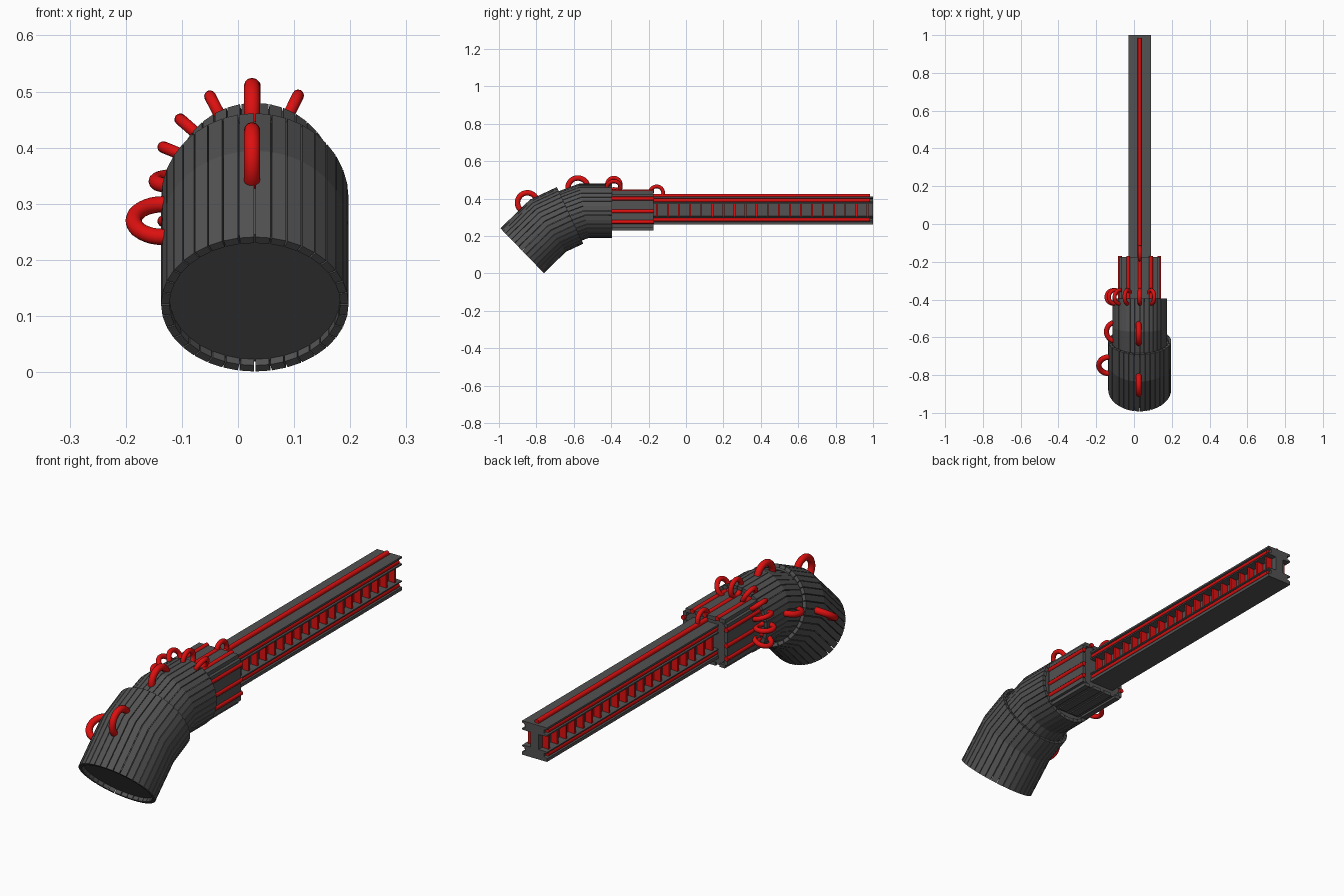
import bpy, bmesh, math
from mathutils import Vector

if "Cube" in bpy.data.objects:
    bpy.data.objects.remove(bpy.data.objects["Cube"])

CX, CZ = 0.03, 0.335          # axis of neck, barrel and straight casing


def material(name, col):
    m = bpy.data.materials.new(name)
    m.diffuse_color = (*col, 1)
    m.use_nodes = True
    m.node_tree.nodes["Principled BSDF"].inputs["Base Color"].default_value = m.diffuse_color
    return m


GREY = material("dark_grey_metal", (0.085, 0.085, 0.085))
RED = material("red_tubing", (0.72, 0.005, 0.005))


def finish(name, bm, mat, smooth=False):
    bmesh.ops.recalc_face_normals(bm, faces=bm.faces)
    me = bpy.data.meshes.new(name)
    bm.to_mesh(me)
    bm.free()
    me.materials.append(mat)
    ob = bpy.data.objects.new(name, me)
    bpy.context.collection.objects.link(ob)
    if smooth:
        for o in bpy.context.selected_objects:
            o.select_set(False)
        ob.select_set(True)
        bpy.context.view_layer.objects.active = ob
        bpy.ops.object.shade_smooth_by_angle(angle=math.radians(50))
    return ob


def sweep(bm, profile, path):
    """Sweep a closed (x, up) profile along a (y, z) path with mitred bends."""
    pts = [Vector(p) for p in path]
    dirs = [(b - a).normalized() for a, b in zip(pts, pts[1:])]
    rings = []
    for i, p in enumerate(pts):
        d0, d1 = dirs[max(i - 1, 0)], dirs[min(i, len(dirs) - 1)]
        t = (d0 + d1).normalized()
        up = Vector((-t.y, t.x)) / t.dot(d0)
        rings.append([bm.verts.new((CX + u, p.x + up.x * v, p.y + up.y * v)) for u, v in profile])
    n = len(profile)
    for a, b in zip(rings, rings[1:]):
        for k in range(n):
            bm.faces.new((a[k], a[(k + 1) % n], b[(k + 1) % n], b[k]))
    bm.faces.new(rings[0])
    bm.faces.new(rings[-1])


def circle(r, n, u=0, v=0):
    return [(u + r * math.cos(2 * math.pi * k / n), v + r * math.sin(2 * math.pi * k / n)) for k in range(n)]


def shorten(path, d):
    p = [Vector(q) for q in path]
    p[0] = p[0] + (p[1] - p[0]).normalized() * d
    p[-1] = p[-1] + (p[-2] - p[-1]).normalized() * d
    return p


def staved_tube(name, path, r, staves=36, thick=0.015):
    # ring of separate staves around a solid core
    bm = bmesh.new()
    half = math.pi / staves * 0.9
    for i in range(staves):
        a = 2 * math.pi * (i + 0.5) / staves
        prof = [(q * math.cos(a + s), q * math.sin(a + s))
                for q, s in ((r, -half), (r, half), (r - thick, half), (r - thick, -half))]
        sweep(bm, prof, path)
    finish(name + "_staves", bm, GREY)
    bm = bmesh.new()
    sweep(bm, circle(r - 0.009, 36), shorten(path, 0.016))
    finish(name + "_core", bm, GREY)


def boxes(name, items, mat):
    bm = bmesh.new()
    for x0, x1, y0, y1, z0, z1 in items:
        c = Vector(((x0 + x1) / 2, (y0 + y1) / 2, (z0 + z1) / 2))
        vs = bmesh.ops.create_cube(bm, size=1)["verts"]
        bmesh.ops.scale(bm, vec=(x1 - x0, y1 - y0, z1 - z0), verts=vs)
        bmesh.ops.translate(bm, vec=c, verts=vs)
    return finish(name, bm, mat)


def rods(name, spots, y0, y1, r):
    bm = bmesh.new()
    for x, z in spots:
        sweep(bm, circle(r, 12, x, z - CZ), [(y0, CZ), (y1, CZ)])
    finish(name, bm, RED, True)


def hoop(name, loc, axis, big, small):
    bpy.ops.mesh.primitive_torus_add(major_radius=big, minor_radius=small,
                                     major_segments=32, minor_segments=12, location=loc,
                                     rotation=Vector(axis).to_track_quat('Z', 'Y').to_euler())
    ob = bpy.context.object
    ob.name = name
    ob.data.materials.append(RED)
    bpy.ops.object.shade_smooth_by_angle(angle=math.radians(50))


# bent casing: wide lower elbow slipped over the narrower straight section
staved_tube("lower_casing", [(-0.876, 0.121), (-0.738, 0.255), (-0.62, 0.31)], 0.167)
staved_tube("upper_casing", [(-0.68, 0.285), (-0.545, CZ), (-0.395, CZ)], 0.145)

# neck block with chamfered corners
h, c = 0.1, 0.035
bm = bmesh.new()
sweep(bm, [(h, h - c), (h - c, h), (c - h, h), (-h, h - c), (-h, c - h), (c - h, -h), (h - c, -h), (h, c - h)],
      [(-0.42, CZ), (-0.18, CZ)])
finish("neck_block", bm, GREY)

# raised plates on the neck between the rods
top_x = [(-0.065, -0.04), (-0.02, 0.02), (0.04, 0.08), (0.1, 0.125)]
side_z = [(0.245, 0.265), (0.285, 0.322), (0.342, 0.39), (0.41, 0.425)]
plates = []
for a, b in top_x:
    plates += [(a, b, -0.4, -0.175, CZ + 0.09, CZ + 0.107), (a, b, -0.4, -0.175, CZ - 0.105, CZ - 0.09)]
for a, b in side_z:
    for s in (-1, 1):
        x = sorted((CX + s * 0.09, CX + s * 0.108))
        plates.append((*x, -0.4, -0.175, a, b))
boxes("neck_plates", plates, GREY)
rods("neck_rods", [(x, CZ + 0.104) for x in (-0.06, 0, 0.06)] +
     [(s * 0.104, z) for s in (-1, 1) for z in (0.275, 0.332, 0.40)], -0.4, -0.17, 0.01)

# I-beam barrel with grooved flanges
right = [(0.06, 0.41), (0.06, 0.402), (0.045, 0.397), (0.045, 0.383), (0.06, 0.378), (0.06, 0.372),
         (0.02, 0.370), (0.02, 0.306), (0.06, 0.304), (0.06, 0.299), (0.045, 0.294), (0.045, 0.282),
         (0.06, 0.276), (0.06, 0.262)]
prof = [(x, z - CZ) for x, z in right]
prof += [(-x, z) for x, z in reversed(prof)]
bm = bmesh.new()
sweep(bm, prof, [(-0.2, CZ), (1.0, CZ)])
finish("barrel_beam", bm, GREY)
rods("barrel_rods", [(0, 0.415)] + [(s * 0.049, z) for s in (-1, 1) for z in (0.39, 0.288)], -0.19, 0.985, 0.0105)

# red rungs along both sides of the web
boxes("barrel_rungs", [(CX - 0.05, CX + 0.05, y - 0.005, y + 0.005, 0.304, 0.372)
                       for y in (-0.155 + 0.0592 * i for i in range(20))], RED)

# large hoops bridging the casing bends, on top and on the left
t = math.radians(34)
hoop("lower_top_hoop", (0.025, -0.848, 0.378), (1, 0, 0), 0.053, 0.0145)
hoop("lower_side_hoop", (-0.134, -0.748, 0.27), (0, -math.sin(t), math.cos(t)), 0.052, 0.0145)
hoop("upper_top_hoop", (0.025, -0.578, 0.457), (1, 0, 0), 0.053, 0.0145)
hoop("upper_side_hoop", (-0.095, -0.57, 0.34), (0, -0.2, 0.98), 0.051, 0.0135)

# small hoops fanning around the neck joint
for i, deg in enumerate((64, 90, 117, 139, 158, 178, 202)):
    a = math.radians(deg)
    hoop(f"joint_hoop_{i}", (CX + 0.14 * math.cos(a), -0.386, CZ + 0.14 * math.sin(a)),
         (-math.sin(a), 0, math.cos(a)), 0.036, 0.0105)
hoop("barrel_hoop", (CX, -0.157, 0.43), (1, 0, 0), 0.035, 0.01)
